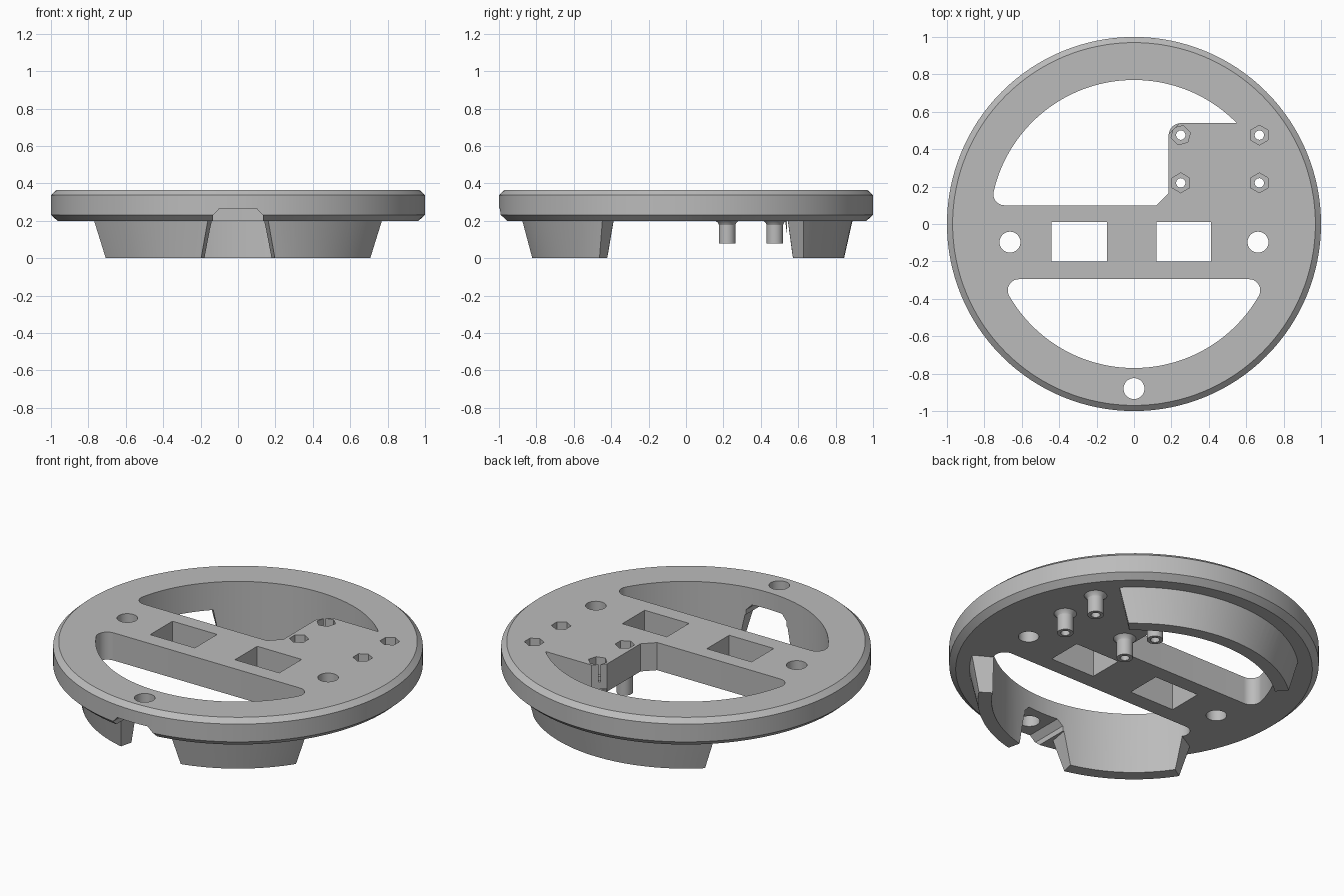
import bpy, bmesh
from math import sin, cos, pi, radians, atan2

if "Cube" in bpy.data.objects:
    bpy.data.objects.remove(bpy.data.objects["Cube"])

grey = bpy.data.materials.new("plain grey")
grey.use_nodes = True
COLOUR = (0.5, 0.5, 0.5, 1)
grey.diffuse_color = COLOUR
grey.node_tree.nodes["Principled BSDF"].inputs["Base Color"].default_value = COLOUR

BOTTOM, TOP = 0.2, 0.365     # plate heights
INNER = 0.77                 # radius of the opening edges


def finish(name, bm):
    bmesh.ops.recalc_face_normals(bm, faces=bm.faces)
    mesh = bpy.data.meshes.new(name)
    bm.to_mesh(mesh)
    bm.free()
    mesh.materials.append(grey)
    obj = bpy.data.objects.new(name, mesh)
    bpy.context.collection.objects.link(obj)
    return obj


def loft(name, rings):
    """Closed solid through rings of equal point count."""
    bm = bmesh.new()
    loops = [[bm.verts.new(p) for p in ring] for ring in rings]
    n = len(loops[0])
    for a, b in zip(loops, loops[1:]):
        for i in range(n):
            j = (i + 1) % n
            bm.faces.new((a[i], a[j], b[j], b[i]))
    bm.faces.new(loops[0])
    bm.faces.new(loops[-1])
    return finish(name, bm)


def prism(name, pts, z0, z1):
    return loft(name, [[(x, y, z) for x, y in pts] for z in (z0, z1)])


def arc(r, a0, a1, n, cx=0, cy=0):
    return [(cx + r * cos(a0 + (a1 - a0) * i / n), cy + r * sin(a0 + (a1 - a0) * i / n))
            for i in range(n + 1)]


def turned(name, profile, cx=0, cy=0, n=32):
    return loft(name, [[(x, y, z) for x, y in arc(r, 0, 2 * pi, n, cx, cy)[:-1]]
                       for r, z in profile])


def wall(name, start, end):
    """Curved foot wall, narrowing downwards; angles in degrees at the plate."""
    rings, n = [], 32
    for i in range(n + 1):
        ring = []
        for r_off, z in ((0, 0), (1, 0), (1, 0.23), (0, 0.23)):
            k = 1 - z / BOTTOM
            lo, hi = start + 3 * k, end - 3 * k
            a = radians(lo + (hi - lo) * i / n)
            r = 0.89 - 0.045 * k if r_off else INNER - 0.02
            ring.append((r * cos(a), r * sin(a), z))
        rings.append(ring)
    return loft(name, rings)


def combine(target, tool, operation):
    mod = target.modifiers.new(operation.lower(), "BOOLEAN")
    mod.operation, mod.solver, mod.object = operation, "EXACT", tool
    bpy.context.view_layer.update()
    with bpy.context.temp_override(object=target, active_object=target):
        bpy.ops.object.modifier_apply(modifier=mod.name)
    bpy.data.objects.remove(tool)


# Round plate with chamfered rim
plate = turned("base_plate", [(0.965, BOTTOM), (1, 0.232), (1, 0.338), (0.97, TOP)], n=128)

# Notch under the front of the rim
notch = prism("notch_cutter", [(-0.14, 0.1), (-0.133, 0.23), (-0.1, 0.265),
                               (0.1, 0.265), (0.133, 0.23), (0.14, 0.1)], 0.7, 1.1)
notch.rotation_euler.x = pi / 2
combine(plate, notch, "DIFFERENCE")

# Foot walls: one at the back, two at the front
for start, end in ((45, 135), (210.2, 259.5), (280.5, 329.8)):
    combine(plate, wall("foot_wall", start, end), "UNION")

# Front opening, rounded where the bar meets the arc
R = 0.06
cx, cy = 0.615, -0.355
t = atan2(cy, cx)
front = (arc(INNER, -pi - t, t, 64) + arc(R, t, pi / 2, 10, cx, cy)[1:]
         + arc(R, pi / 2, pi - t, 10, -cx, cy)[:-1])
combine(plate, prism("front_cutter", front, -0.1, 0.5), "DIFFERENCE")

# Back opening, stepped around the mounting pad
cx, cy = -0.692, 0.16
t = atan2(cy, cx)
back = (arc(INNER, atan2(0.54, 0.549), t, 64) + arc(R, t, 1.5 * pi, 12, cx, cy)[1:]
        + [(0.12, 0.1), (0.185, 0.165), (0.185, 0.48), (0.245, 0.54)])
combine(plate, prism("back_cutter", back, -0.1, 0.5), "DIFFERENCE")

# Rectangular windows and round holes
for x0, x1 in ((-0.44, -0.145), (0.12, 0.413)):
    combine(plate, prism("window_cutter", [(x0, -0.2), (x1, -0.2), (x1, 0.01), (x0, 0.01)],
                         0, 0.5), "DIFFERENCE")
for x, y in ((-0.663, -0.097), (0.663, -0.097), (0, -0.88)):
    combine(plate, turned("hole_cutter", [(0.056, 0.1), (0.056, 0.5)], x, y), "DIFFERENCE")

# Screw bosses with flared roots, hexagonal recesses and bores
for x in (0.25, 0.67):
    for y in (0.22, 0.475):
        combine(plate, turned("boss", [(0.044, 0.08), (0.044, 0.178), (0.05, 0.19),
                                       (0.064, 0.202), (0.064, 0.22)], x, y), "UNION")
        twist = pi / 12 if x < 0.5 and y > 0.4 else pi / 6
        hexagon = arc(0.053, twist, twist + 2 * pi, 6, x, y)[:-1]
        combine(plate, prism("nut_cutter", hexagon, 0.26, 0.5), "DIFFERENCE")
        combine(plate, turned("bore_cutter", [(0.025, 0), (0.025, 0.5)], x, y, 20), "DIFFERENCE")

# Smooth curves, sharp edges
bpy.ops.object.select_all(action="DESELECT")
plate.select_set(True)
bpy.context.view_layer.objects.active = plate
bpy.ops.object.shade_smooth_by_angle(angle=radians(25))
